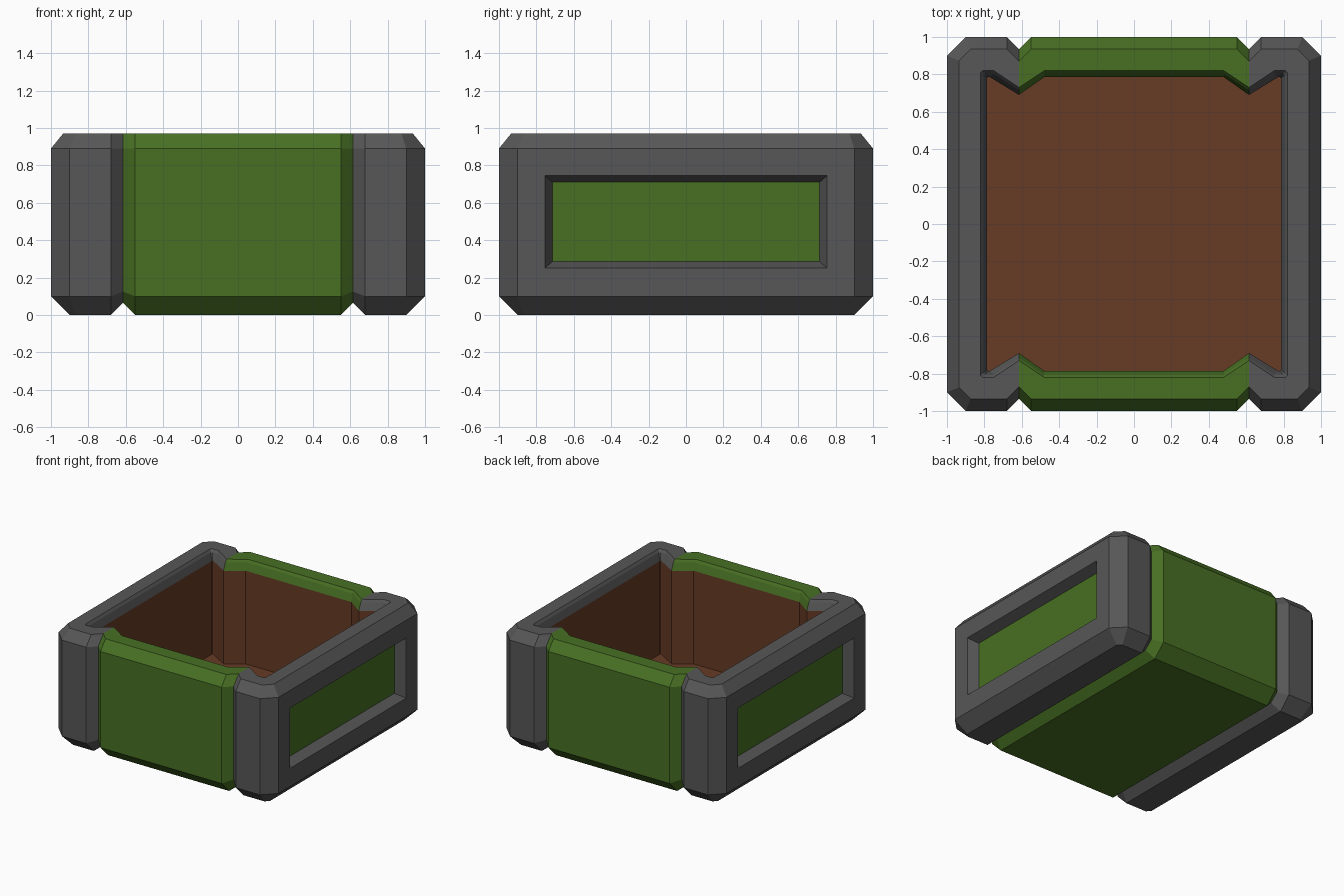
import bpy

if "Cube" in bpy.data.objects:
    bpy.data.objects.remove(bpy.data.objects["Cube"])


def material(name, rgb):
    m = bpy.data.materials.new(name)
    m.diffuse_color = (*rgb, 1)
    m.use_nodes = True
    m.node_tree.nodes["Principled BSDF"].inputs["Base Color"].default_value = m.diffuse_color
    return m


GREY = material("dark_grey", (0.095, 0.095, 0.095))
GREEN = material("leaf_green", (0.065, 0.162, 0.017))
BROWN = material("earth_brown", (0.135, 0.043, 0.018))

parts = {}  # part name -> (material, list of polygons)


def add(name, mat, poly):
    parts.setdefault(name, (mat, []))[1].append(poly)


def ring(quarter, z, groove_z=None):
    """Mirror a quarter outline into a closed counter-clockwise loop; point 3 is the groove."""
    q = [(x, y, groove_z if i == 3 and groove_z is not None else z)
         for i, (x, y) in enumerate(quarter)]
    left = [(-x, y, h) for x, y, h in reversed(q)]
    half = q + left
    return half + [(x, -y, h) for x, y, h in reversed(half)]


def shell(poly):
    """Sort an outer face into an end cap or the middle body by its x position."""
    cx = sum(p[0] for p in poly) / len(poly)
    if abs(cx) < 0.615:
        add("middle_body", GREEN, poly)
    else:
        add("right_end_cap" if cx > 0 else "left_end_cap", GREY, poly)


# Outlines from the underside, up the outside, over the rim and down inside
rim_in = [(.82, .81), (.81, .82), (.75, .82), (.615, .73), (.48, .82)]
liner = [(.785, .78), (.78, .785), (.77, .785), (.615, .69), (.48, .785)]
wall = [(1, .9), (.9, 1), (.68, 1), (.615, .935), (.55, 1)]
rings = [
    ring([(.9, .87), (.87, .9), (.68, .9), (.615, .865), (.55, .9)], 0, .065),
    ring(wall, .1, .125),
    ring(wall, .89),
    ring([(.935, .873), (.873, .935), (.68, .935), (.615, .87), (.55, .935)], .97),
    ring(rim_in, .97),
    ring([(x - .015 * (i < 2), y - .015) for i, (x, y) in enumerate(rim_in)], .95),
    ring(liner, .89),
    ring(liner, .125),
]
N = len(rings[0])


def framed_side(q):
    """End wall with a recessed green panel."""
    s = 1 if q[0][0] > 0 else -1

    def rect(x, y, z0, z1):
        return [(s * x, -s * y, z0), (s * x, s * y, z0), (s * x, s * y, z1), (s * x, -s * y, z1)]
    loops = [q, rect(1, .755, .25, .745), rect(.92, .715, .285, .71)]
    for a, b in zip(loops, loops[1:]):
        for i in range(4):
            j = (i + 1) % 4
            shell([a[i], a[j], b[j], b[i]])
    add("right_panel" if s > 0 else "left_panel", GREEN, loops[2])


# Walls, rim and inner liner
for level, (a, b) in enumerate(zip(rings, rings[1:])):
    for i in range(N):
        j = (i + 1) % N
        q = [a[i], a[j], b[j], b[i]]
        if level == len(rings) - 2:
            add("inner_liner", BROWN, q)
        elif level == 1 and i in (9, 19):
            framed_side(q)
        else:
            shell(q)

# Underside strips and inner floor strips
under, floor = rings[0], rings[-1]
for i in range(N // 2 - 1):
    shell([under[i], under[N - 1 - i], under[N - 2 - i], under[i + 1]])
    add("inner_liner", BROWN, [floor[i + 1], floor[N - 2 - i], floor[N - 1 - i], floor[i]])

# Make one flat-shaded object per part, sharing matching corners
for name, (mat, polys) in parts.items():
    index, faces = {}, []
    for poly in polys:
        faces.append([index.setdefault(tuple(round(c, 4) for c in p), len(index)) for p in poly])
    mesh = bpy.data.meshes.new(name)
    mesh.from_pydata(list(index), [], faces)
    mesh.materials.append(mat)
    mesh.update()
    bpy.context.collection.objects.link(bpy.data.objects.new(name, mesh))
